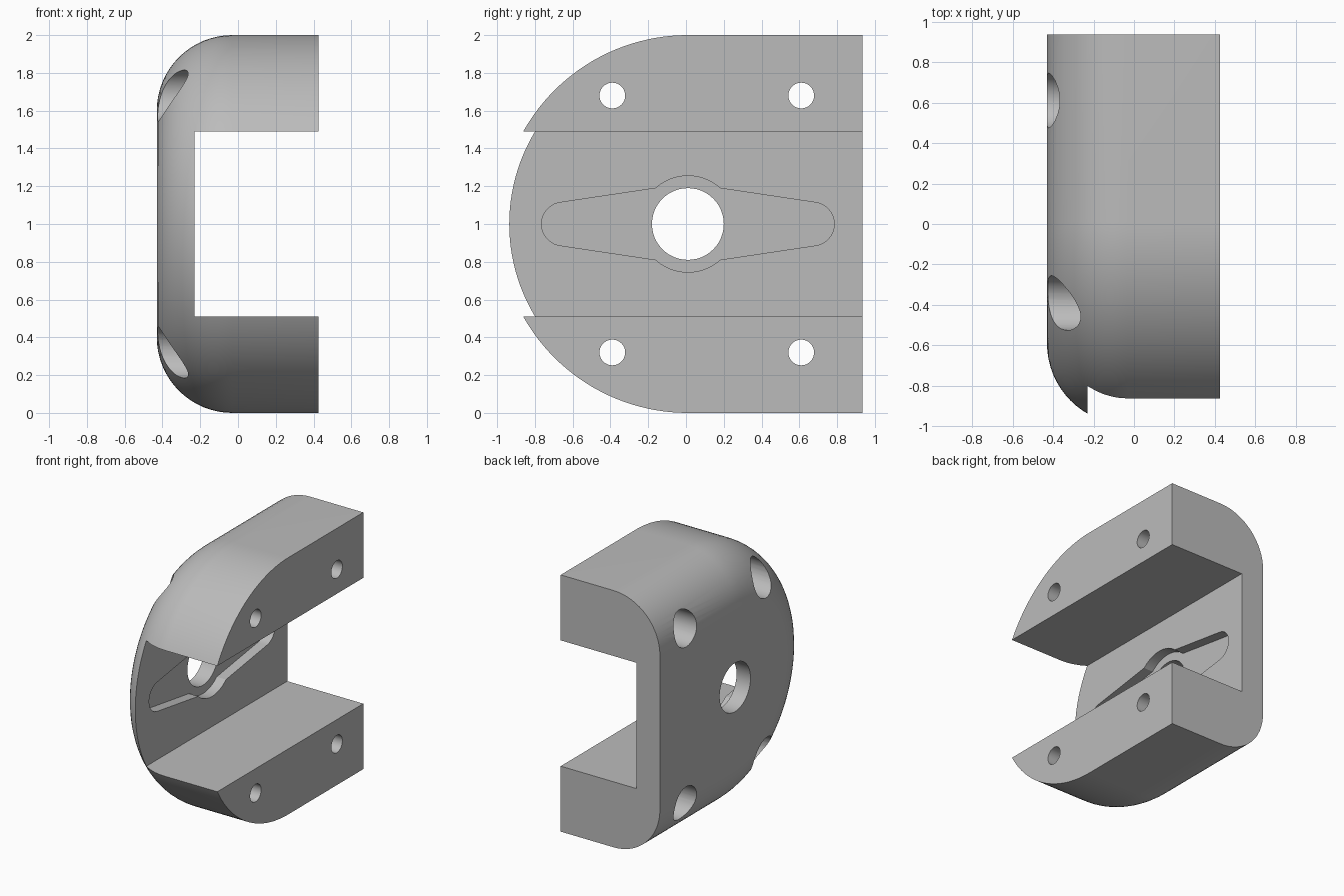
import bpy, bmesh
from math import sin, cos, pi, radians

if "Cube" in bpy.data.objects:
    bpy.data.objects.remove(bpy.data.objects["Cube"])

grey = bpy.data.materials.new("plain grey")
grey.use_nodes = True
colour = (0.5, 0.5, 0.5, 1)
grey.diffuse_color = colour
grey.node_tree.nodes["Principled BSDF"].inputs["Base Color"].default_value = colour

OUT, OPEN, BACK = -0.43, 0.425, 0.935   # outer face, arm ends, flat back
CY, CZ = 0.01, 1.0                      # centre of the round front
FILLET = 0.4


def loft(name, sections):
    """Solid through (x, [(y, z), ...]) sections with capped ends."""
    bm = bmesh.new()
    rings = [[bm.verts.new((x, y, z)) for y, z in pts] for x, pts in sections]
    n = len(rings[0])
    for a, b in zip(rings, rings[1:]):
        for i in range(n):
            j = (i + 1) % n
            bm.faces.new((a[i], a[j], b[j], b[i]))
    bm.faces.new(rings[0])
    bm.faces.new(rings[-1])
    bmesh.ops.recalc_face_normals(bm, faces=bm.faces)
    mesh = bpy.data.meshes.new(name)
    bm.to_mesh(mesh)
    bm.free()
    mesh.materials.append(grey)
    ob = bpy.data.objects.new(name, mesh)
    bpy.context.collection.objects.link(ob)
    return ob


def arc(y, z, r, start, end, steps):
    angles = [radians(start + (end - start) * i / steps) for i in range(steps + 1)]
    return [(y + r * cos(a), z + r * sin(a)) for a in angles]


def outline(inset):
    r = 1 - inset
    return arc(CY, CZ, r, 90, 270, 72) + [(BACK, CZ - r), (BACK, CZ + r)]


def cylinder(name, y, z, r, x0, x1):
    ring = arc(y, z, r, 0, 360, 48)[:-1]
    return loft(name, [(x0, ring), (x1, ring)])


# Bracket body: round-fronted block with a filleted outer edge
sections = []
for i in range(17):
    a = i / 16 * pi / 2
    sections.append((OUT + FILLET * (1 - cos(a)), outline(FILLET * (1 - sin(a)))))
sections.append((OPEN, outline(0)))
body = loft("bracket_body", sections)

# Channel between the two arms
channel = [(-1.2, 0.51), (1.2, 0.51), (1.2, 1.49), (-1.2, 1.49)]
cutters = [loft("channel_cutter", [(-0.23, channel), (0.7, channel)])]

# Central hole and the tapered two-armed recess around it
cutters.append(cylinder("centre_hole_cutter", CY, CZ, 0.19, -0.7, 0.3))
recess = (arc(CY + 0.66, CZ, 0.115, -83, 83, 20) + arc(CY, CZ, 0.255, 48, 132, 20)
          + arc(CY - 0.66, CZ, 0.115, 97, 263, 20) + arc(CY, CZ, 0.255, 228, 312, 20))
cutters.append(loft("recess_cutter", [(-0.31, recess), (0.0, recess)]))

# Bolt holes through the arms, widened from the outer side
for y in (-0.39, 0.61):
    for side in (-1, 1):
        z = CZ + side * 0.68
        cutters.append(cylinder("bolt_hole_cutter", y, z, 0.068, -0.6, 0.7))
        cutters.append(cylinder("counterbore_cutter", y, z, 0.135, -0.7, 0.0))

bpy.ops.object.select_all(action="DESELECT")
bpy.context.view_layer.objects.active = body
body.select_set(True)
for cutter in cutters:
    cutter.hide_render = True
    mod = body.modifiers.new("cut", "BOOLEAN")
    mod.operation, mod.solver, mod.object = "DIFFERENCE", "EXACT", cutter
    bpy.ops.object.modifier_apply(modifier=mod.name)
    bpy.data.objects.remove(cutter)

bpy.ops.object.shade_smooth_by_angle(angle=radians(30))
